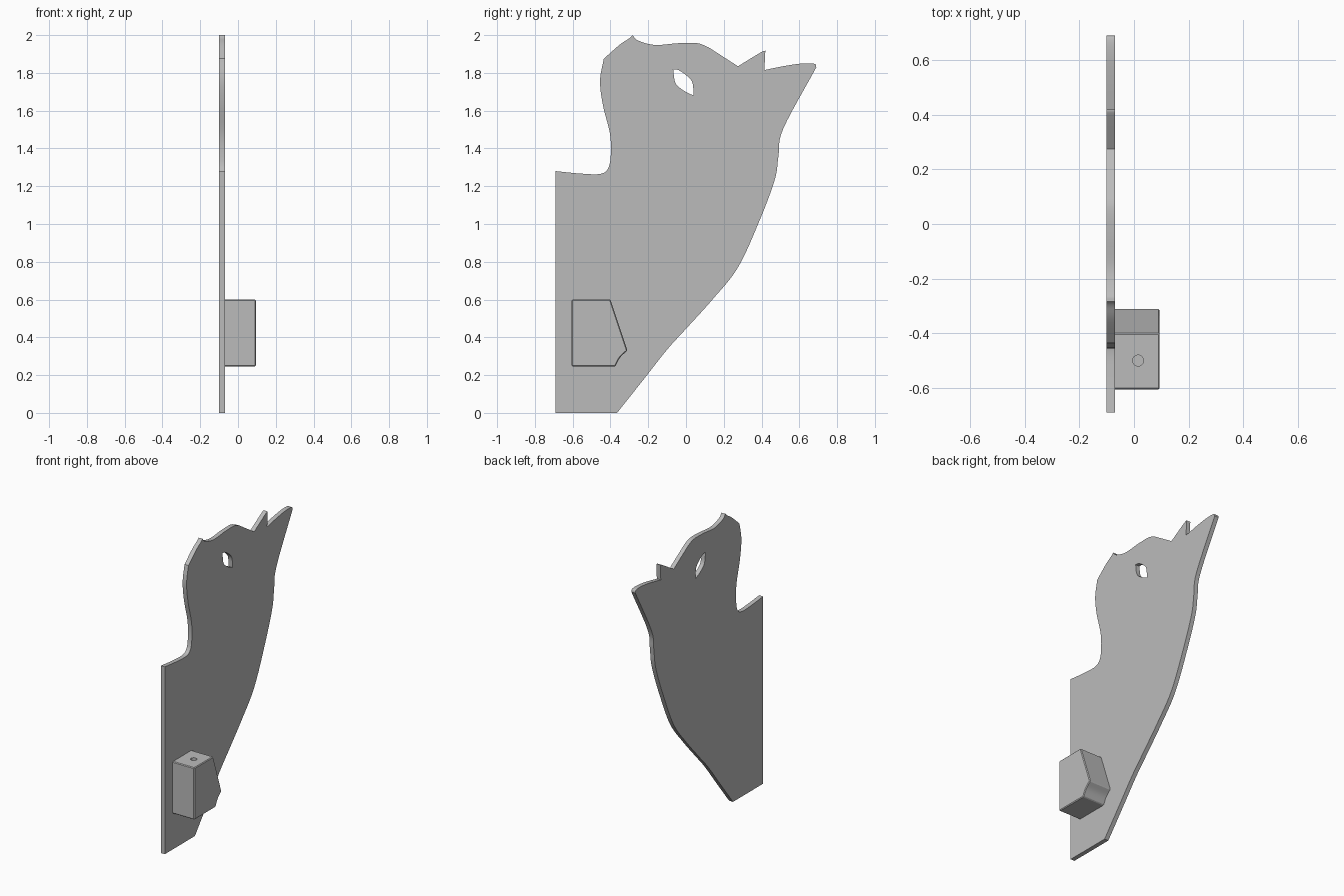
import bpy
import bmesh
from mathutils import Vector

cube = bpy.data.objects.get("Cube")
if cube:
    bpy.data.objects.remove(cube, do_unlink=True)

grey = bpy.data.materials.new("plain grey")
grey.use_nodes = True
colour = (0.5, 0.5, 0.5, 1)
grey.diffuse_color = colour
grey.node_tree.nodes["Principled BSDF"].inputs["Base Color"].default_value = colour


def smooth_run(points, steps=6):
    """Catmull-Rom curve through the points; the last point is left to the next run."""
    if len(points) == 2:
        return [Vector(points[0])]
    p = [Vector(q) for q in points]
    p = [p[0] * 2 - p[1]] + p + [p[-1] * 2 - p[-2]]
    result = []
    for a, b, c, d in zip(p, p[1:], p[2:], p[3:]):
        for i in range(steps):
            t = i / steps
            result.append((b * 2 + (c - a) * t + (a * 2 - b * 5 + c * 4 - d) * t * t
                           + (b * 3 - a - c * 3 + d) * t ** 3) / 2)
    return result


def outline(runs):
    """Closed outline: each run is a smooth curve ending where the next begins."""
    path = []
    for run, following in zip(runs, runs[1:] + runs[:1]):
        path += smooth_run(run + following[:1])
    return path


def prism(name, path, x_start, x_end):
    """Extrude a (y, z) outline along x."""
    bm = bmesh.new()
    face = bm.faces.new([bm.verts.new((x_start, y, z)) for y, z in path])
    grown = bmesh.ops.extrude_face_region(bm, geom=[face])["geom"]
    moved = [v for v in grown if isinstance(v, bmesh.types.BMVert)]
    bmesh.ops.translate(bm, verts=moved, vec=(x_end - x_start, 0, 0))
    bmesh.ops.recalc_face_normals(bm, faces=bm.faces)
    mesh = bpy.data.meshes.new(name)
    bm.to_mesh(mesh)
    bm.free()
    mesh.materials.append(grey)
    obj = bpy.data.objects.new(name, mesh)
    bpy.context.collection.objects.link(obj)
    return obj


def activate(obj):
    bpy.ops.object.select_all(action="DESELECT")
    obj.select_set(True)
    bpy.context.view_layer.objects.active = obj


def cut(obj, cutter):
    cutter.hide_render = True
    mod = obj.modifiers.new("cut", "BOOLEAN")
    mod.operation = "DIFFERENCE"
    mod.solver = "EXACT"
    mod.object = cutter
    activate(obj)
    bpy.ops.object.modifier_apply(modifier=mod.name)
    bpy.data.objects.remove(cutter, do_unlink=True)


# Flat profile plate, going round from the bottom front corner
plate = prism("profile_plate", outline([
    [(-0.69, 0)],
    [(-0.365, 0), (-0.23, 0.17), (-0.1, 0.335), (0, 0.445), (0.14, 0.6), (0.275, 0.77),
     (0.39, 1.02), (0.47, 1.235), (0.49, 1.365), (0.515, 1.505)],
    [(0.69, 1.83), (0.68, 1.848), (0.62, 1.85), (0.53, 1.838)],
    [(0.415, 1.815)],
    [(0.42, 1.918), (0.395, 1.908)],
    [(0.275, 1.835)],
    [(0.12, 1.935), (0.06, 1.957), (-0.04, 1.957), (-0.165, 1.948), (-0.255, 1.972)],
    [(-0.283, 2), (-0.3, 1.983), (-0.35, 1.95)],
    [(-0.435, 1.875), (-0.455, 1.76), (-0.44, 1.63), (-0.403, 1.48), (-0.398, 1.37),
     (-0.412, 1.295), (-0.455, 1.265), (-0.56, 1.267)],
    [(-0.69, 1.28)],
]), -0.1, -0.07)

# Leaf-shaped eye hole through the plate
cut(plate, prism("eye_cutter", outline([
    [(-0.068, 1.818), (-0.04, 1.815), (0.01, 1.78), (0.035, 1.745)],
    [(0.04, 1.68), (-0.01, 1.705), (-0.055, 1.745)],
]), -0.2, 0.1))

# Mounting block with a slanted back and a hollowed lower corner
block = prism("mounting_block", outline([
    [(-0.605, 0.245)],
    [(-0.375, 0.245), (-0.348, 0.294)],
    [(-0.31, 0.33)],
    [(-0.4, 0.6)],
    [(-0.605, 0.6)],
]), -0.078, 0.094)
bevel = block.modifiers.new("edge", "BEVEL")
bevel.width = 0.005
bevel.segments = 1
bevel.limit_method = "ANGLE"
activate(block)
bpy.ops.object.modifier_apply(modifier=bevel.name)

# Blind screw hole in the block's top
bpy.ops.mesh.primitive_cylinder_add(vertices=32, radius=0.02, depth=0.2,
                                    location=(0.015, -0.5, 0.6))
drill = bpy.context.object
drill.data.materials.append(grey)
cut(block, drill)

for part in (plate, block):
    activate(part)
    bpy.ops.object.shade_smooth_by_angle()
